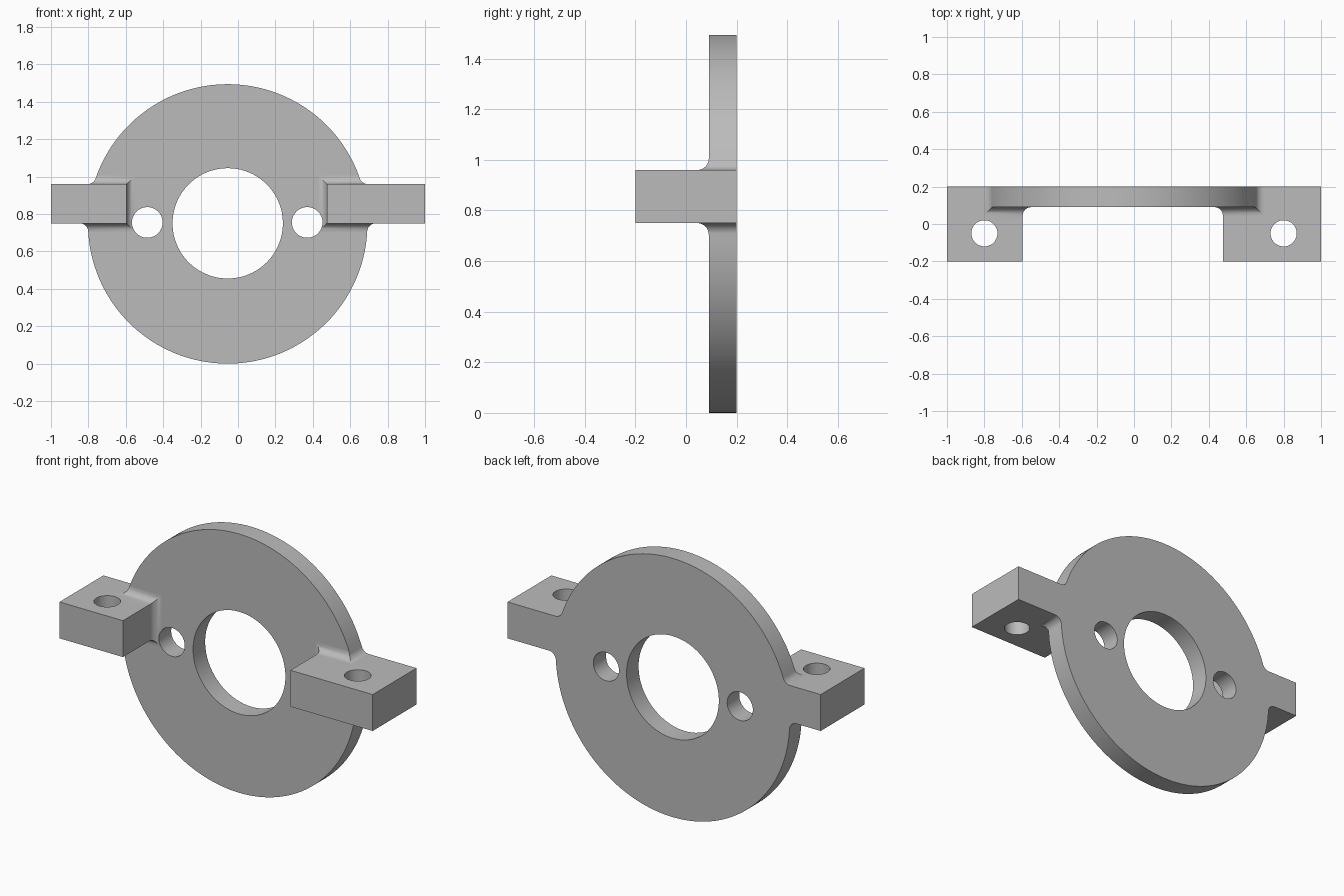
import bpy, bmesh, math
from mathutils import Vector

if "Cube" in bpy.data.objects:
    bpy.data.objects.remove(bpy.data.objects["Cube"], do_unlink=True)

# Main dimensions
CX, CZ, R = -0.055, 0.747, 0.747           # disc centre and radius
FACE, BACK, FRONT = 0.09, 0.2, -0.2        # depth planes along y
LOW, HIGH = 0.75, 0.96                     # lug underside and top
FILLET = 0.045
LUGS = {"right_lug": (-1, -0.595), "left_lug": (0.475, 1)}


def loft(name, rings):
    """Closed solid through matching rings of points."""
    bm = bmesh.new()
    loops = [[bm.verts.new(p) for p in ring] for ring in rings]
    for a, b in zip(loops, loops[1:]):
        for i in range(len(a)):
            j = (i + 1) % len(a)
            bm.faces.new((a[i], a[j], b[j], b[i]))
    bm.faces.new(loops[0])
    bm.faces.new(loops[-1])
    bmesh.ops.recalc_face_normals(bm, faces=bm.faces)
    mesh = bpy.data.meshes.new(name)
    bm.to_mesh(mesh)
    bm.free()
    obj = bpy.data.objects.new(name, mesh)
    bpy.context.collection.objects.link(obj)
    return obj


def rect(x0, x1, z0, z1, y):
    return [(x0, y, z0), (x1, y, z0), (x1, y, z1), (x0, y, z1)]


def box(name, x0, x1, y0, y1, z0, z1):
    return loft(name, [rect(x0, x1, z0, z1, y) for y in (y0, y1)])


def arc(cx, cz, r, a0, a1, n):
    angles = [a0 + (a1 - a0) * i / n for i in range(n + 1)]
    return [(cx + r * math.cos(a), cz + r * math.sin(a)) for a in angles]


def combine(target, tool, operation):
    """Apply a boolean and discard the tool."""
    tool.hide_render = True
    mod = target.modifiers.new("combine", "BOOLEAN")
    mod.operation, mod.solver, mod.object = operation, "EXACT", tool
    bpy.context.view_layer.objects.active = target
    bpy.ops.object.modifier_apply(modifier=mod.name)
    bpy.data.objects.remove(tool, do_unlink=True)


def rim_fillet(z, side):
    """Centre of the rim fillet touching a lug edge, and its angle on the disc."""
    cz = z - CZ + side * FILLET
    cx = math.sqrt((R + FILLET) ** 2 - cz ** 2)
    return cx, cz, math.atan2(cz, cx)


# Disc outline with rounded transitions to the lugs
q, pi = math.pi / 2, math.pi
bx, bz, ba = rim_fillet(LOW, -1)
tx, tz, ta = rim_fillet(HIGH, 1)
half = (arc(0, 0, R, -q, ba, 40)[:-1]
        + arc(bx, bz, FILLET, ba + pi, q, 10)
        + arc(tx, tz, FILLET, 3 * q, ta + pi, 10)
        + arc(0, 0, R, ta, q, 34)[1:])
outline = half + [(-x, z) for x, z in reversed(half[1:-1])]
outline_prism = loft("outline_prism", [[(CX + x, y, CZ + z) for x, z in outline]
                                       for y in (0, BACK)])

# Front face slab with a flared collar round each lug
body = box("flange_bracket", -1.3, 1.3, FACE, BACK + 0.1, -0.3, 1.8)
for name, (x0, x1) in LUGS.items():
    rings = []
    for i in range(9):
        t = q * i / 8
        o, y = FILLET * (1 - math.cos(t)), FACE - FILLET + FILLET * math.sin(t)
        rings.append(rect(x0 - o, x1 + o, LOW - o, HIGH + o, y))
    rings.append(rect(x0 - o, x1 + o, LOW - o, HIGH + o, FACE + 0.05))
    combine(body, loft(name + "_collar", rings), "UNION")
combine(body, outline_prism, "INTERSECT")

# Rectangular lugs
for name, (x0, x1) in LUGS.items():
    combine(body, box(name, x0, x1, FRONT, BACK, LOW, HIGH), "UNION")

# Centre bore and the two small holes through the disc
for x, z, r, n in ((CX, CZ + 0.003, 0.295, 72), (-0.485, 0.755, 0.082, 40), (0.37, 0.755, 0.082, 40)):
    ring = arc(x, z, r, 0.03, 0.03 + 2 * pi, n)[:-1]
    combine(body, loft("bore", [[(a, y, b) for a, b in ring] for y in (-0.4, 0.4)]), "DIFFERENCE")

# Vertical bolt holes through the lugs
for x in (-0.8, 0.8):
    ring = arc(x, -0.05, 0.07, 0.03, 0.03 + 2 * pi, 40)[:-1]
    combine(body, loft("bolt_hole", [[(a, b, z) for a, b in ring] for z in (0.6, 1.1)]), "DIFFERENCE")

# One plain grey material
grey = bpy.data.materials.new("plain_grey")
grey.use_nodes = True
colour = (0.5, 0.5, 0.5, 1)
grey.diffuse_color = colour
grey.node_tree.nodes["Principled BSDF"].inputs["Base Color"].default_value = colour
body.data.materials.clear()
body.data.materials.append(grey)

# Smooth curved walls, keep the large planes flat
bpy.ops.object.select_all(action="DESELECT")
body.select_set(True)
bpy.context.view_layer.objects.active = body
bpy.ops.object.shade_smooth_by_angle(angle=math.radians(30))
for face in body.data.polygons:
    face.material_index = 0
    if face.area > 0.012 and max(abs(c) for c in face.normal) > 0.9999:
        face.use_smooth = False
